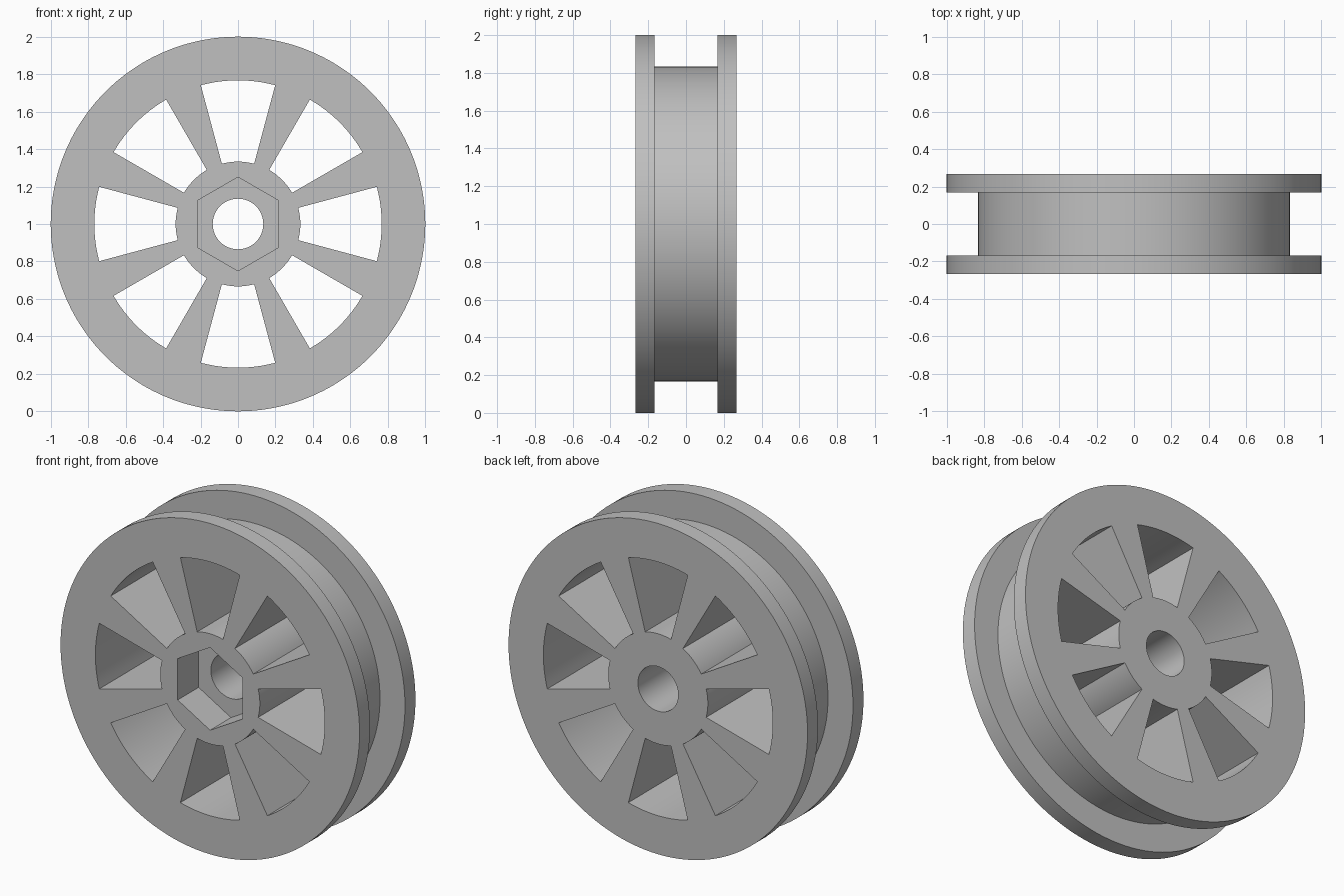
import bpy, bmesh
from math import sin, cos, pi, radians

SEGMENTS = 144
HALF_WIDTH = 0.267
CENTRE_Z = 1.0

if "Cube" in bpy.data.objects:
    bpy.data.objects.remove(bpy.data.objects["Cube"], do_unlink=True)

grey = bpy.data.materials.new("mid_grey")
grey.use_nodes = True
grey.diffuse_color = (0.53, 0.53, 0.53, 1)
grey.node_tree.nodes["Principled BSDF"].inputs["Base Color"].default_value = (0.53, 0.53, 0.53, 1)


def ring(radius, count, start=0.0, sweep=2 * pi, closed=True):
    """Points (x, z) on an arc, with angles measured from straight up."""
    steps = count if closed else count - 1
    angles = [start + sweep * i / steps for i in range(count)]
    return [(radius * sin(a), radius * cos(a)) for a in angles]


def loft(bm, sections):
    """Closed solid through matching outlines, given as (y, points)."""
    loops = [[bm.verts.new((x, y, z + CENTRE_Z)) for x, z in pts] for y, pts in sections]
    for a, b in zip(loops, loops[1:]):
        for i in range(len(a)):
            j = (i + 1) % len(a)
            bm.faces.new((a[i], a[j], b[j], b[i]))
    bm.faces.new(loops[0])
    bm.faces.new(loops[-1])


def make_object(name, solids):
    bm = bmesh.new()
    for sections in solids:
        loft(bm, sections)
    bmesh.ops.recalc_face_normals(bm, faces=bm.faces)
    mesh = bpy.data.meshes.new(name)
    bm.to_mesh(mesh)
    bm.free()
    mesh.materials.append(grey)
    obj = bpy.data.objects.new(name, mesh)
    bpy.context.collection.objects.link(obj)
    return obj


def prism(points, y0, y1):
    return [(y0, points), (y1, points)]


# Solid wheel: two flanges with a narrower drum between them
flange = ring(1.0, SEGMENTS)
drum = ring(0.833, SEGMENTS)
wheel = make_object("flanged_wheel", [[
    (-HALF_WIDTH, flange), (-0.167, flange), (-0.167, drum),
    (0.167, drum), (0.167, flange), (HALF_WIDTH, flange)]])

# Eight wedge windows that leave the spokes between them
windows = []
for k in range(8):
    start = radians(45 * k - 15)
    outer = ring(0.767, 13, start, radians(30), False)
    inner = ring(0.333, 13, start, radians(30), False)
    windows.append(prism(outer + inner[::-1], -0.4, 0.4))

# Axle bore through the hub and hexagonal nut recess at the front
cutters = [
    make_object("window_cutter", windows),
    make_object("bore_cutter", [prism(ring(0.135, 48), -0.4, 0.4)]),
    make_object("hex_recess_cutter", [prism(ring(0.25, 6), -0.4, 0.2 - HALF_WIDTH)]),
]

bpy.ops.object.select_all(action="DESELECT")
wheel.select_set(True)
bpy.context.view_layer.objects.active = wheel
for cutter in cutters:
    cutter.hide_render = True
    cut = wheel.modifiers.new(cutter.name, "BOOLEAN")
    cut.operation = "DIFFERENCE"
    cut.solver = "EXACT"
    cut.object = cutter
    bpy.ops.object.modifier_apply(modifier=cut.name)
for cutter in cutters:
    bpy.data.objects.remove(cutter, do_unlink=True)

bpy.ops.object.shade_smooth_by_angle(angle=radians(30))
